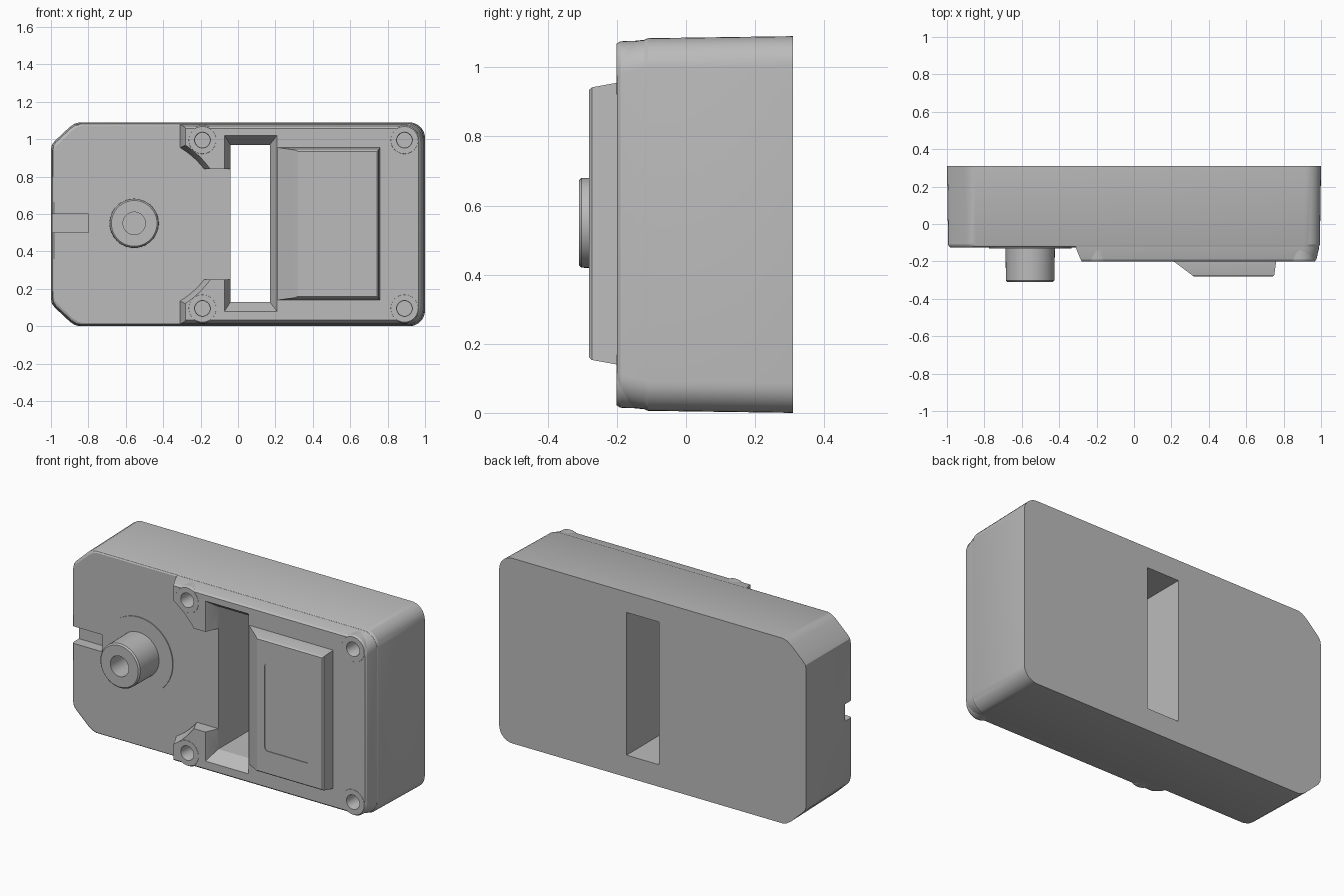
import bpy, bmesh, math

if "Cube" in bpy.data.objects:
    bpy.data.objects.remove(bpy.data.objects["Cube"])

H = 1.09          # overall height
MID = H / 2
HUB = (-0.555, 0.55)

grey = bpy.data.materials.new("housing_grey")
grey.diffuse_color = (0.5, 0.5, 0.5, 1)
grey.use_nodes = True
grey.node_tree.nodes["Principled BSDF"].inputs["Base Color"].default_value = grey.diffuse_color


def loft(name, sections):
    """Solid skinned through (y, [(x, z), ...]) rings of equal length."""
    bm = bmesh.new()
    rings = [[bm.verts.new((x, y, z)) for x, z in pts] for y, pts in sections]
    n = len(rings[0])
    for a, b in zip(rings, rings[1:]):
        for i in range(n):
            j = (i + 1) % n
            bm.faces.new((a[i], a[j], b[j], b[i]))
    bm.faces.new(rings[0])
    bm.faces.new(rings[-1])
    bmesh.ops.recalc_face_normals(bm, faces=bm.faces)
    me = bpy.data.meshes.new(name)
    bm.to_mesh(me)
    bm.free()
    ob = bpy.data.objects.new(name, me)
    bpy.context.collection.objects.link(ob)
    me.materials.append(grey)
    return ob


def arc(cx, cz, r, a0, a1, n):
    return [(cx + r * math.cos(math.radians(a0 + (a1 - a0) * i / n)),
             cz + r * math.sin(math.radians(a0 + (a1 - a0) * i / n))) for i in range(n + 1)]


def circle(c, r, n=40):
    return arc(c[0], c[1], r, 0, 360 * (n - 1) / n, n - 1)


def rect(x0, x1, z0, z1):
    return [(x0, z0), (x1, z0), (x1, z1), (x0, z1)]


def mirrored(half):
    """Upper half of an outline plus its reflection about mid height."""
    return half + [(x, H - z) for x, z in reversed(half)]


def right_corner(d, r=0.085):
    return arc(1 - d - r, H - d - r, r, 0, 90, 8)


def body_ring(d):
    # Rounded right corners, softened chamfers on the left
    left = [(-0.85, 1.09), (-0.875, 1.082), (-0.9, 1.065),
            (-0.98, 0.99), (-0.995, 0.97), (-1.0, 0.945)]
    return mirrored(right_corner(d) + [(x + d, z - d) for x, z in left])


def plate_ring(d, left, r):
    # C-shaped plate whose left tips curve around the hub
    z_tip = HUB[1] + math.sqrt(r * r - (left - HUB[0]) ** 2)
    a0 = math.degrees(math.atan2(z_tip - HUB[1], left - HUB[0]))
    a1 = math.degrees(math.asin(0.29 / r))
    half = right_corner(d) + [(left, H - d)] + arc(*HUB, r, a0, a1, 8) + [(0.05, 0.84)]
    return mirrored(half)


def cut(targets, cutters):
    for ob in targets:
        for c in cutters:
            m = ob.modifiers.new("cut", 'BOOLEAN')
            m.operation, m.solver, m.object = 'DIFFERENCE', 'EXACT', c


# Main housing
body = loft("housing", [(0.31, body_ring(0)), (-0.11, body_ring(0.006)),
                        (-0.12, body_ring(0.01)), (-0.125, body_ring(0.017))])

# Raised front plate
plate = loft("front_plate", [(-0.10, plate_ring(0.009, -0.315, 0.47)),
                             (-0.135, plate_ring(0.012, -0.308, 0.475)),
                             (-0.19, plate_ring(0.025, -0.285, 0.497)),
                             (-0.2, plate_ring(0.034, -0.28, 0.50))])

# Screw bosses and their holes
bosses, holes = [], []
for x in (-0.19, 0.89):
    for z in (0.095, 0.995):
        bosses.append(loft("screw_boss", [(-0.06, circle((x, z), 0.085)),
                                          (-0.19, circle((x, z), 0.08)),
                                          (-0.201, circle((x, z), 0.073))]))
        holes.append(loft("hole_cutter", [(-0.05, circle((x, z), 0.04)),
                                          (-0.195, circle((x, z), 0.04)),
                                          (-0.21, circle((x, z), 0.046))]))

# Raised cover block with shallow label recess
cover = loft("cover_block", [(-0.19, rect(0.212, 0.76, 0.14, 0.955)),
                             (-0.2, rect(0.212, 0.76, 0.14, 0.955)),
                             (-0.272, rect(0.308, 0.75, 0.153, 0.942)),
                             (-0.28, rect(0.32, 0.742, 0.16, 0.935))])
lx, lz, lr = (0.39, 0.64), (0.31, 0.79), 0.02
label_ring = (arc(lx[1], lz[1], lr, 0, 90, 5) + arc(lx[0], lz[1], lr, 90, 180, 5)
              + arc(lx[0], lz[0], lr, 180, 270, 5) + arc(lx[1], lz[0], lr, 270, 360, 5))
label = loft("label_cutter", [(-0.276, label_ring), (-0.3, label_ring)])

# Hub: thin washer and hollow post
washer = loft("hub_washer", [(-0.11, circle(HUB, 0.22, 64)), (-0.13, circle(HUB, 0.22, 64))])
post = loft("hub_post", [(-0.11, circle(HUB, 0.132, 48)), (-0.302, circle(HUB, 0.13, 48)),
                         (-0.31, circle(HUB, 0.122, 48))])
bore = loft("bore_cutter", [(-0.15, circle(HUB, 0.06)), (-0.35, circle(HUB, 0.06))])

# Through slot with flared front, and the left edge notch
inner, outer = rect(-0.04, 0.17, 0.13, 0.97), rect(-0.075, 0.212, 0.075, 1.025)
slot = loft("slot_cutter", [(0.4, inner), (-0.126, inner), (-0.206, outer), (-0.24, outer)])
notch_ring = rect(-1.1, -0.8, 0.5, 0.6)
notch = loft("notch_cutter", [(-0.06, notch_ring), (-0.2, notch_ring)])

cut([body], [slot, notch] + holes)
cut([plate], [slot] + holes)
for b, h in zip(bosses, holes):
    cut([b], [slot, h])
cut([cover], [label])
cut([post], [bore])

# Bake the cuts, drop the cutters and shade
parts = [body, plate, cover, washer, post] + bosses
bpy.context.view_layer.update()
deps = bpy.context.evaluated_depsgraph_get()
baked = [bpy.data.meshes.new_from_object(ob.evaluated_get(deps)) for ob in parts]
for ob, me in zip(parts, baked):
    ob.modifiers.clear()
    ob.data = me
for c in [slot, notch, label, bore] + holes:
    bpy.data.objects.remove(c)
for ob in parts:
    bpy.ops.object.select_all(action='DESELECT')
    ob.select_set(True)
    bpy.context.view_layer.objects.active = ob
    bpy.ops.object.shade_smooth_by_angle(angle=math.radians(25))
